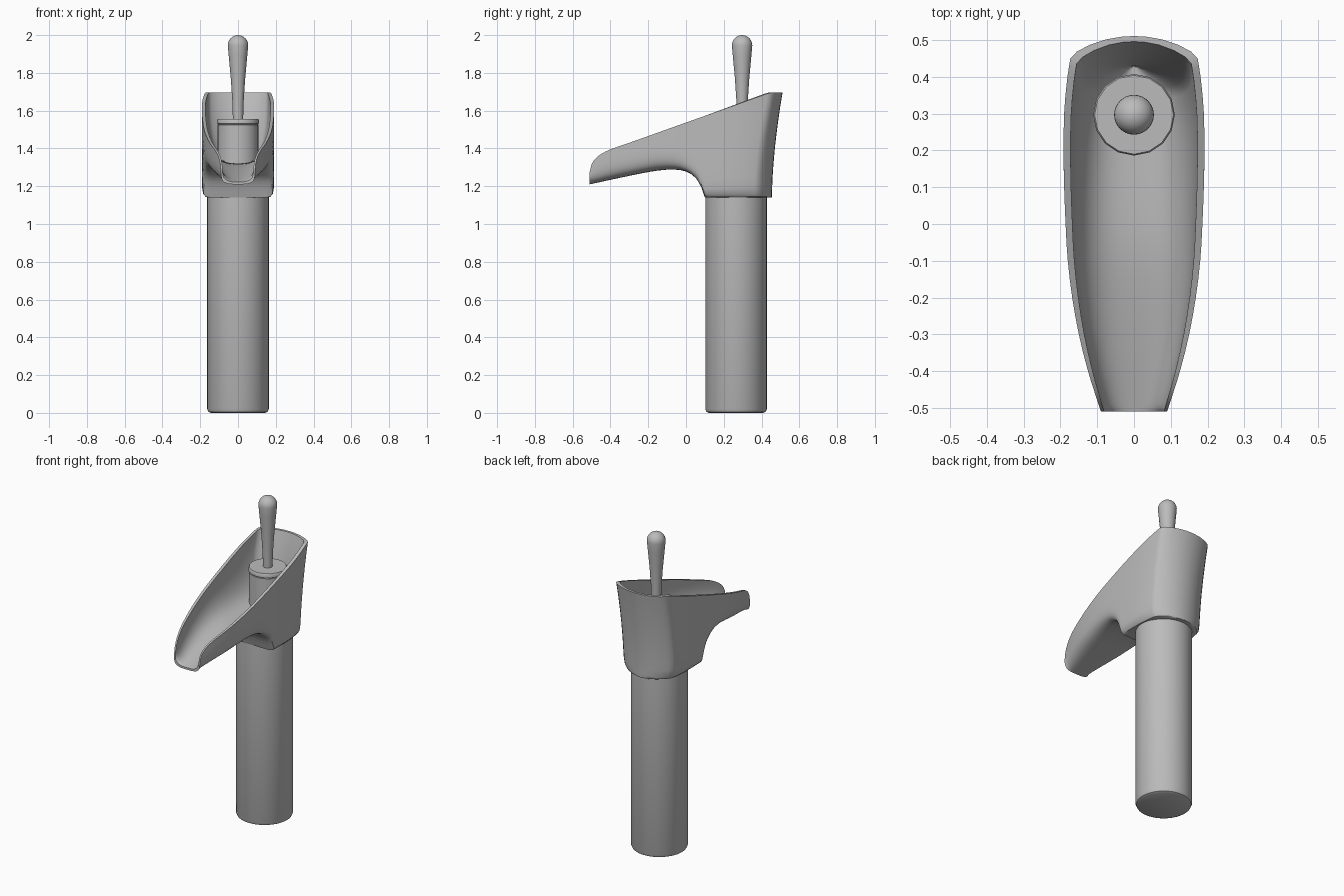
import bpy, bmesh, math

if "Cube" in bpy.data.objects:
    bpy.data.objects.remove(bpy.data.objects["Cube"], do_unlink=True)

metal = bpy.data.materials.new("grey metal")
metal.use_nodes = True
GREY = (0.5, 0.5, 0.5, 1.0)
metal.diffuse_color = GREY
metal.node_tree.nodes["Principled BSDF"].inputs["Base Color"].default_value = GREY


def finish(name, bm, angle):
    """Turn a bmesh into a shaded, coloured object."""
    bmesh.ops.remove_doubles(bm, verts=bm.verts[:], dist=1e-5)
    bmesh.ops.recalc_face_normals(bm, faces=bm.faces[:])
    mesh = bpy.data.meshes.new(name)
    bm.to_mesh(mesh)
    bm.free()
    mesh.materials.append(metal)
    ob = bpy.data.objects.new(name, mesh)
    bpy.context.collection.objects.link(ob)
    bpy.ops.object.select_all(action='DESELECT')
    ob.select_set(True)
    bpy.context.view_layer.objects.active = ob
    bpy.ops.object.shade_smooth_by_angle(angle=math.radians(angle))
    return ob


def lathe(name, profile, y, sides):
    """Spin a (radius, z) profile about a vertical axis."""
    bm = bmesh.new()
    verts = [bm.verts.new((r, y, z)) for r, z in profile]
    edges = [bm.edges.new(pair) for pair in zip(verts, verts[1:])]
    bmesh.ops.spin(bm, geom=verts + edges, cent=(0, y, 0), axis=(0, 0, 1),
                   angle=2 * math.pi, steps=sides, use_duplicate=False)
    return finish(name, bm, 40)


def along(table, y):
    """Read a smooth curve through (y, value) points."""
    if y <= table[0][0]:
        return table[0][1]
    for i in range(len(table) - 1):
        (y0, v0), (y1, v1) = table[i], table[i + 1]
        if y <= y1:
            def slope(a, b):
                a, b = max(a, 0), min(b, len(table) - 1)
                return (table[b][1] - table[a][1]) / (table[b][0] - table[a][0])
            h = y1 - y0
            t = (y - y0) / h
            m0, m1 = slope(i - 1, i + 1) * h, slope(i, i + 2) * h
            return ((2*t**3 - 3*t*t + 1) * v0 + (t**3 - 2*t*t + t) * m0
                    + (3*t*t - 2*t**3) * v1 + (t**3 - t*t) * m1)
    return table[-1][1]


# Spout curves along its length
HALF_WIDTH = [(-.51, .09), (-.4, .125), (-.3, .15), (-.2, .168), (-.1, .18),
              (0, .186), (.15, .191), (.3, .19), (.4, .181), (.45, .173)]
RIM = [(-.51, 1.275), (-.5, 1.315), (-.48, 1.345), (-.45, 1.37), (-.4, 1.395),
       (-.3, 1.43), (0, 1.537), (.2, 1.608), (.43, 1.69), (.45, 1.695)]
UNDERSIDE = [(-.51, 1.21), (-.3, 1.255), (-.15, 1.283), (-.06, 1.288), (0, 1.278),
             (.05, 1.245), (.08, 1.195), (.1, 1.14), (.11, 1.14), (.45, 1.14)]
FLOOR = [(-.51, 1.222), (-.3, 1.272), (-.1, 1.31), (.05, 1.32), (.45, 1.32)]
FOOT_Y = [(-.51, -.51), (.0, .0), (.1, .1), (.2, .19), (.3, .27), (.45, .375)]
BOXINESS = [(-.51, 3.5), (-.3, 4.5), (-.05, 7), (.1, 16), (.45, 18)]
# Back wall: half width, y at the rim, y at the foot
BACK = [(.155, .469, .395), (.12, .487, .422), (.075, .502, .443),
        (.035, .509, .452), (0, .511, .455)]
STATIONS = [-.51, -.505, -.5, -.49, -.48, -.465, -.45, -.425, -.4, -.35, -.3, -.25,
            -.2, -.15, -.1, -.06, -.03, 0, .025, .05, .065, .08, .09, .1, .11, .15,
            .2, .25, .3, .35, .4, .43, .45]
STEPS = 10


def section(w, y_top, y_foot, z_top, z_foot, n):
    """U-shaped section from the left rim, under, to the right rim."""
    half = []
    for k in range(2 * STEPS + 1):
        a, b = min(1, 2 - k / STEPS), min(1, k / STEPS)
        s = (a**n + b**n) ** (-1 / n)
        x, q = a * s, b * s
        y = y_foot + (y_top - y_foot) * max(0, 1 - q) ** 1.7
        half.append((w * x, y, z_top + (z_foot - z_top) * q))
    return half + [(-x, y, z) for x, y, z in half[-2::-1]]


outer, inner = [], []
for y in STATIONS:
    w, rim, foot = along(HALF_WIDTH, y), along(RIM, y), along(FOOT_Y, y)
    set_in = max(0, min(1, (y - .1) / .35))
    outer.append(section(w, y, foot, rim, along(UNDERSIDE, y), along(BOXINESS, y)))
    inner.append(section(w * .9, y - .014 * set_in, foot - .02 * set_in, rim,
                         along(FLOOR, y), 2.7))
for w, y_top, y_foot in BACK:
    outer.append(section(w, y_top, y_foot, 1.695, 1.14, 18))
    inner.append(section(w * .9, y_top - .015, y_foot - .025, 1.695, 1.32, 2.7))

# Open spout: outer skin, inner trough, and the rim joining them
bm = bmesh.new()
out_v = [[bm.verts.new(p) for p in row] for row in outer]
in_v = [[bm.verts.new(p) for p in row] for row in inner]


def strip(a, b):
    for i in range(len(a) - 1):
        bm.faces.new((a[i], a[i + 1], b[i + 1], b[i]))


for grid in (out_v, in_v):
    for a, b in zip(grid, grid[1:]):
        strip(a, b)
for end in (0, -1):
    strip([r[end] for r in out_v], [r[end] for r in in_v])
strip(out_v[0], in_v[0])
finish("spout", bm, 35)

# Column
lathe("column", [(0, 0), (.145, 0), (.157, .006), (.163, .02), (.163, 1.16), (0, 1.16)],
      .265, 48)

# Valve body with its cap disc
lathe("valve_body", [(0, 1.25), (.108, 1.25), (.108, 1.525), (.1, 1.53), (0, 1.53)],
      .297, 32)
lathe("valve_cap", [(0, 1.525), (.104, 1.525), (.111, 1.532), (.111, 1.55),
                    (.107, 1.556), (0, 1.556)], .297, 16)

# Lever handle: flared stem with a domed end
dome = [(.054 * math.cos(a), 1.945 + .055 * math.sin(a))
        for a in (math.pi / 2 * k / 8 for k in range(9))]
dome[-1] = (0, 2.0)
lathe("lever", [(0, 1.55), (.027, 1.55), (.03, 1.65), (.038, 1.77), (.049, 1.89)] + dome,
      .297, 32)
